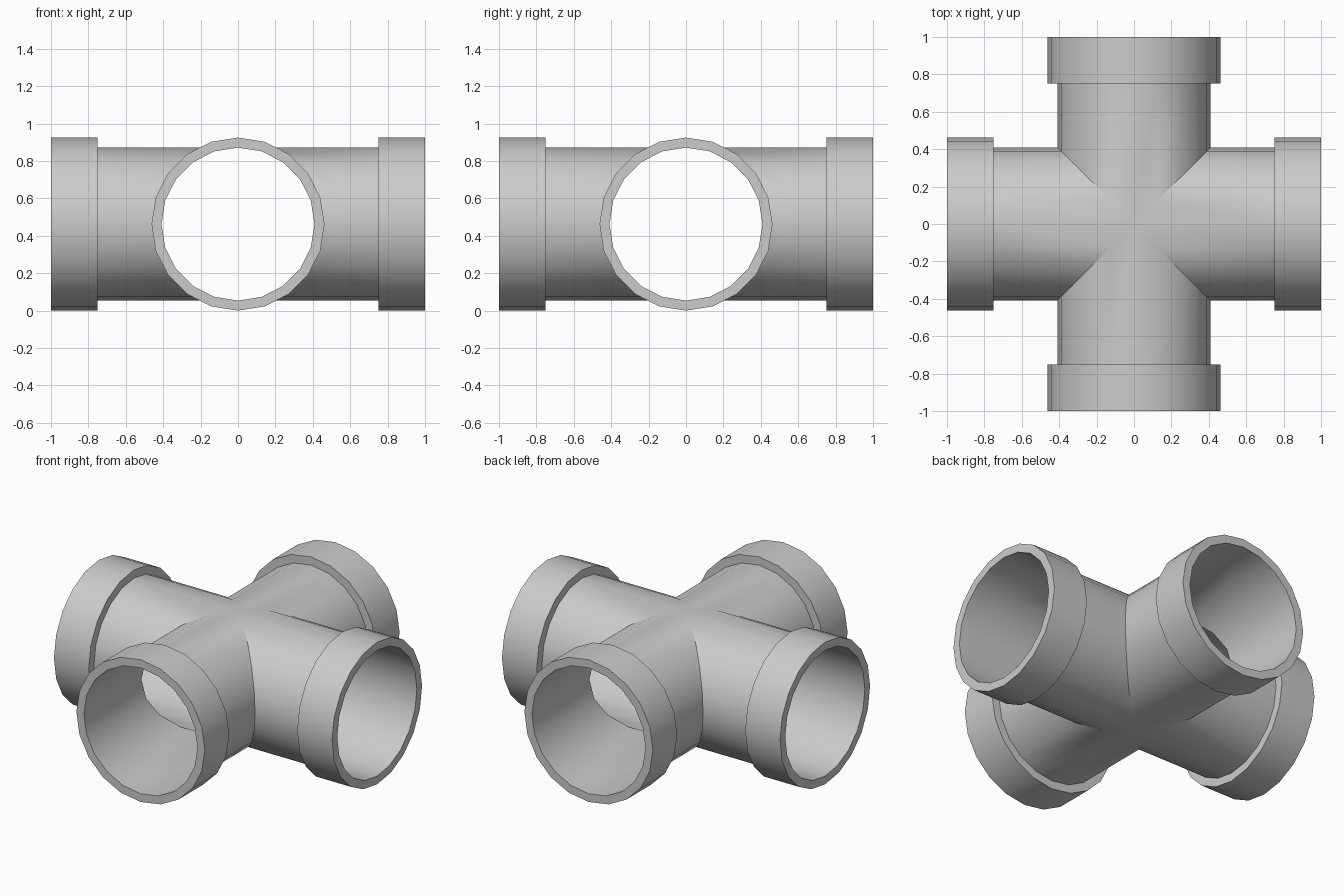
import bpy, bmesh
from math import sin, cos, pi, radians
from mathutils import Matrix

if "Cube" in bpy.data.objects:
    bpy.data.objects.remove(bpy.data.objects["Cube"])

N, R_PIPE, R_COLLAR = 20, 0.409, 0.4625
X_COLLAR, X_END, ZC = 0.75, 1.0, 0.4625


def ring(bm, r, x_of, turn):
    """Ring of verts round the arm axis; x_of gives the position along the arm."""
    out = []
    for i in range(N):
        y, z = r * cos(2 * pi * i / N), r * sin(2 * pi * i / N)
        v = bm.verts.new((x_of(y), y, z))
        v.co = turn @ v.co
        v.co.z += ZC
        out.append(v)
    return out


def bridge(bm, a, b):
    for i in range(N):
        j = (i + 1) % N
        bm.faces.new((a[i], b[i], b[j], a[j]))


def finish(bm, name, outward=False):
    bmesh.ops.remove_doubles(bm, verts=bm.verts, dist=0.0005)
    if outward:
        bmesh.ops.recalc_face_normals(bm, faces=bm.faces)
    me = bpy.data.meshes.new(name)
    bm.to_mesh(me)
    bm.free()
    ob = bpy.data.objects.new(name, me)
    bpy.context.collection.objects.link(ob)
    bpy.ops.object.select_all(action='DESELECT')
    ob.select_set(True)
    bpy.context.view_layer.objects.active = ob
    bpy.ops.object.shade_smooth_by_angle(angle=radians(30))
    return ob


turns = [Matrix.Rotation(k * pi / 2, 3, 'Z') for k in range(4)]

# Open pipe body: four thin-walled arms mitred at 45 degrees
bm = bmesh.new()
for t in turns:
    mitre = ring(bm, R_PIPE, abs, t)
    end = ring(bm, R_PIPE, lambda y: X_COLLAR, t)
    bridge(bm, mitre, end)
finish(bm, "cross_pipe_body", outward=True)

# Thick collar on each arm end
profile = [(X_COLLAR, R_PIPE), (X_COLLAR, R_COLLAR), (X_END, R_COLLAR), (X_END, R_PIPE)]
for t, side in zip(turns, ("right", "back", "left", "front")):
    bm = bmesh.new()
    rings = [ring(bm, r, lambda y, x=x: x, t) for x, r in profile]
    for k in range(4):
        bridge(bm, rings[k], rings[(k + 1) % 4])
    finish(bm, side + "_collar", outward=True)
